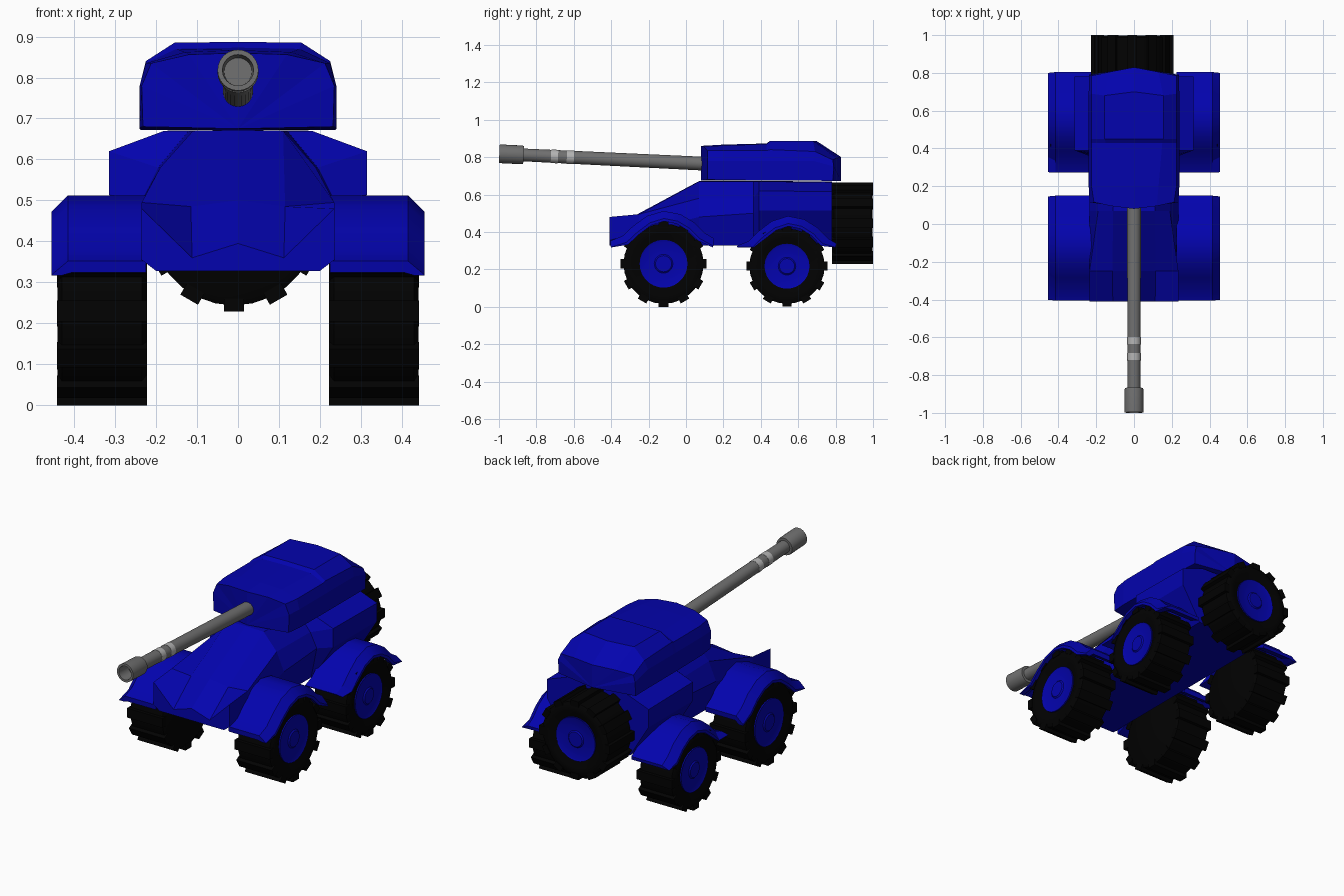
import bpy, bmesh
from math import pi, sin, cos, atan2
from mathutils import Matrix, Vector

if "Cube" in bpy.data.objects:
    bpy.data.objects.remove(bpy.data.objects["Cube"])


def material(name, rgb):
    m = bpy.data.materials.new(name)
    m.diffuse_color = (*rgb, 1)
    m.use_nodes = True
    m.node_tree.nodes["Principled BSDF"].inputs["Base Color"].default_value = m.diffuse_color
    return m


BLUE = material("blue_paint", (0.001, 0.001, 0.42))
BLACK = material("rubber", (0.0005, 0.0005, 0.0005))
STEEL = material("gun_metal", (0.16, 0.16, 0.16))
PALE = material("pale_band", (0.45, 0.45, 0.45))


def finish(name, bm, mat, smooth=None):
    bmesh.ops.recalc_face_normals(bm, faces=bm.faces[:])
    me = bpy.data.meshes.new(name)
    bm.to_mesh(me)
    bm.free()
    me.materials.append(mat)
    ob = bpy.data.objects.new(name, me)
    bpy.context.collection.objects.link(ob)
    if smooth:
        bpy.ops.object.select_all(action='DESELECT')
        ob.select_set(True)
        bpy.context.view_layer.objects.active = ob
        bpy.ops.object.shade_smooth_by_angle(angle=smooth)
    return ob


def loft(rings, fan=False):
    """Skin closed rings of points and cap both ends (fanned from the first point if asked)."""
    bm = bmesh.new()
    vs = [[bm.verts.new(p) for p in r] for r in rings]
    n = len(vs[0])
    for a, b in zip(vs, vs[1:]):
        for i in range(n):
            j = (i + 1) % n
            bm.faces.new((a[i], a[j], b[j], b[i]))
    for r in (vs[0], vs[-1]):
        if fan:
            for i in range(1, n - 1):
                bm.faces.new((r[0], r[i], r[i + 1]))
        else:
            bmesh.ops.triangulate(bm, faces=[bm.faces.new(r)])
    return bm


def mirrored(half):
    """Half ring, bottom to top centre, completed on the other side."""
    return half + [(-x, y, z) for x, y, z in reversed(half) if x > 0]


def lathe(profile, segs, mat, name, matrix):
    """Revolve (radius, height) around local z."""
    bm = bmesh.new()
    vs = [bm.verts.new((r, 0, h)) for r, h in profile]
    es = [bm.edges.new(e) for e in zip(vs, vs[1:])]
    bmesh.ops.spin(bm, geom=vs + es, cent=(0, 0, 0), axis=(0, 0, 1),
                   angle=2 * pi, steps=segs, use_duplicate=False)
    bmesh.ops.remove_doubles(bm, verts=bm.verts[:], dist=1e-5)
    ob = finish(name, bm, mat, 0.6)
    ob.matrix_world = matrix
    return ob


# Hull: faceted prow, narrow waist and wide rear shoulders
hull_rings = [
    (-.41, [(.20, .328), (.235, .355), (.235, .48), (.112, .36), (0, .395)]),
    (-.25, [(.20, .328), (.235, .40), (.235, .495), (.115, .485), (0, .50)]),
    (.07, [(.20, .328), (.235, .48), (.19, .58), (.11, .67), (0, .672)]),
    (.36, [(.20, .328), (.235, .50), (.195, .58), (.12, .67), (0, .672)]),
    (.39, [(.20, .328), (.315, .515), (.315, .62), (.18, .67), (0, .672)]),
    (.78, [(.20, .328), (.315, .515), (.315, .615), (.18, .665), (0, .67)])]
finish("hull", loft([mirrored([(x, y, z) for x, z in pts]) for y, pts in hull_rings]), BLUE)

# Turret: bevelled front plate, raised rear roof, pointed back
turret_rings = [
    [(0, .08, .675), (.232, .115, .68), (.235, .115, .78), (.212, .115, .835), (.12, .095, .856), (0, .08, .86)],
    [(0, .20, .675), (.24, .20, .678), (.24, .20, .78), (.225, .20, .835), (.13, .20, .862), (0, .20, .867)],
    [(0, .43, .675), (.24, .43, .675), (.24, .43, .78), (.225, .43, .835), (.15, .43, .87), (0, .43, .873)],
    [(0, .45, .675), (.24, .45, .675), (.24, .45, .78), (.225, .45, .84), (.155, .45, .885), (0, .45, .887)],
    [(0, .68, .675), (.24, .68, .675), (.24, .68, .78), (.225, .69, .83), (.155, .68, .885), (0, .70, .885)],
    [(0, .828, .672), (.238, .785, .672), (.238, .79, .75), (.225, .785, .785), (.13, .805, .795), (0, .83, .80)]]
finish("turret", loft([mirrored(r) for r in turret_rings], fan=True), BLUE)

# Gun barrel, hollow muzzle and pale bands along one tilted axis
start, end = Vector((0, .16, .762)), Vector((0, -.998, .818))
length = (end - start).length
gun = Matrix.Translation(start) @ (end - start).to_track_quat('Z', 'Y').to_matrix().to_4x4()
lathe([(0, 0), (.037, 0), (.034, length - .1), (0, length - .1)], 24, STEEL, "barrel", gun)
m0 = length - .13
lathe([(.03, m0), (.048, m0), (.05, m0 + .01), (.05, length), (.038, length),
       (.034, length - .08), (0, length - .08)], 24, STEEL, "muzzle", gun)
for i, h in enumerate((.76, .845)):
    lathe([(.03, h), (.0362, h), (.0362, h + .038), (.03, h + .038)], 24, PALE,
          f"barrel_band_{i + 1}", gun)

# Fenders: chamfered sheet swept over each wheel arch, mirrored across x
arch = [(-.405, .352), (-.34, .378), (-.285, .43), (-.21, .485), (-.12, .512),
        (-.03, .495), (.045, .45), (.10, .395), (.15, .365)]
section = [(.225, 0), (.415, 0), (.455, .04), (.455, .055), (.43, .055), (.405, .028), (.225, .028)]


def fender(name, dy, dz, scale, lowest):
    rings = []
    for i, (y, z) in enumerate(arch):
        a, b = arch[max(i - 1, 0)], arch[min(i + 1, len(arch) - 1)]
        t = atan2(b[1] - a[1], b[0] - a[0])
        if i in (0, len(arch) - 1):      # the lips end level
            t *= .2
        rings.append([(x, dy + scale * (y + .12 + d * sin(t)),
                       max(dz + z - d * cos(t), lowest + .1 * (.055 - d))) for x, d in section])
    ob = finish(name, loft(rings), BLUE, 0.5)
    ob.modifiers.new("mirror", 'MIRROR')


fender("front_fenders", -.12, 0, 1, .317)
fender("rear_fenders", .545, -.027, .96, .317)


# Wheel: tyre with full-width lugs and a dished hub
def wheel(name, place, rot, s):
    mat = Matrix.Translation(place) @ rot @ Matrix.Diagonal((s, s, 1, 1))
    lathe([(0, 0), (.195, 0), (.214, .012), (.214, .208), (.195, .218), (.165, .218),
           (.13, .203), (0, .203)], 28, BLACK, name + "_tyre", mat)
    lathe([(0, .212), (.043, .212), (.05, .206), (.118, .206), (.128, .21),
           (.128, .19)], 28, BLUE, name + "_hub", mat)
    bm = bmesh.new()
    count = 12
    for k in range(count):
        m = (Matrix.Rotation(2 * pi * k / count, 4, 'Z')
             @ Matrix.Translation((.213, 0, .11)) @ Matrix.Diagonal((.034, .052, .22, 1)))
        bmesh.ops.create_cube(bm, size=1, matrix=m)
    finish(name + "_lugs", bm, BLACK).matrix_world = mat


for side, sx in (("right", 1), ("left", -1)):
    turn = Matrix.Rotation(sx * pi / 2, 4, 'Y')
    wheel(f"front_{side}_wheel", (sx * .222, -.12, .23), turn, 1)
    wheel(f"rear_{side}_wheel", (sx * .222, .54, .217), turn, .94)
wheel("spare_wheel", (-.01, .78, .447), Matrix.Rotation(-pi / 2, 4, 'X'), .95)
